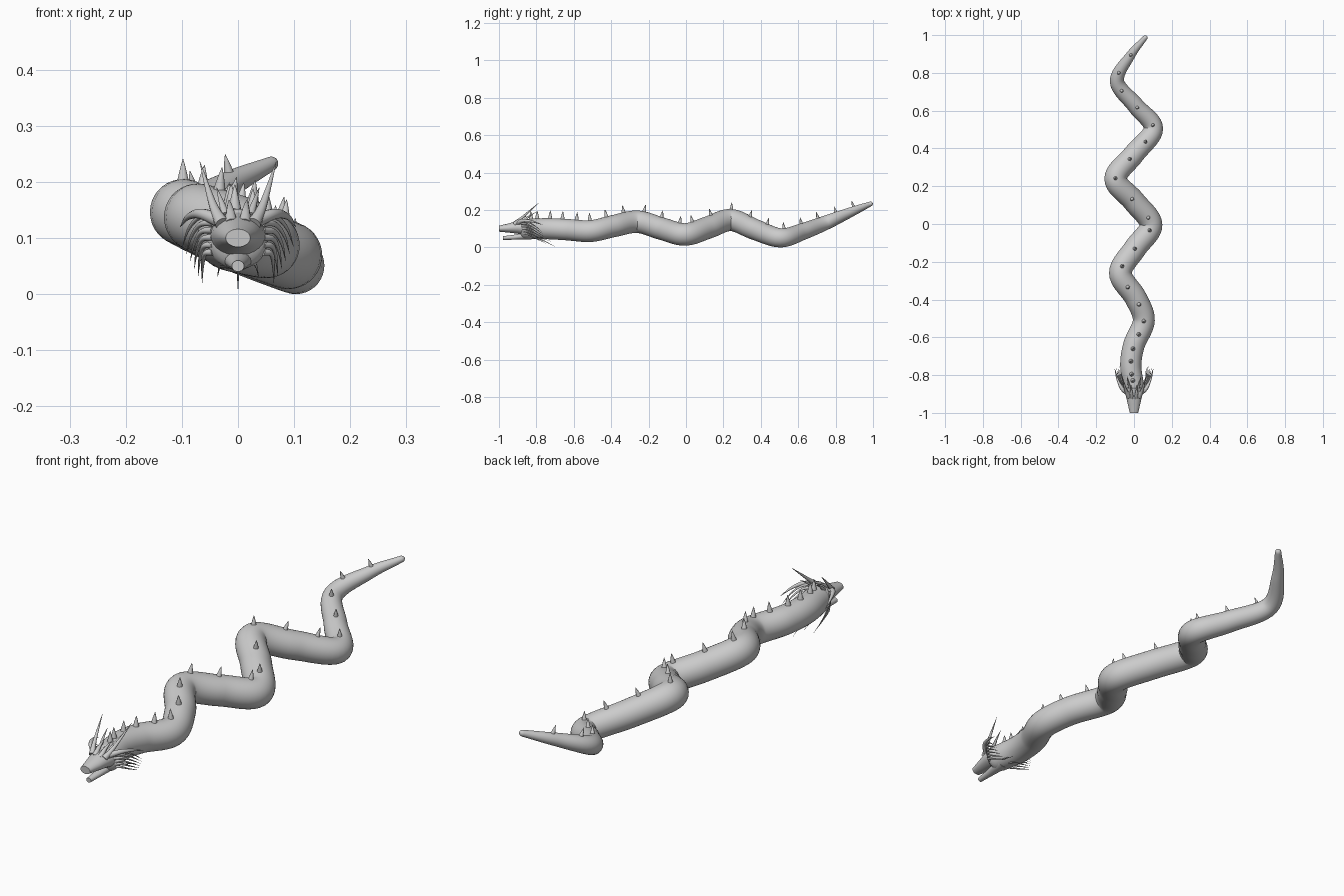
import bpy, bmesh, math
from mathutils import Vector

if "Cube" in bpy.data.objects:
    bpy.data.objects.remove(bpy.data.objects["Cube"])

grey = bpy.data.materials.new("stone grey")
grey.diffuse_color = (0.6, 0.6, 0.6, 1)
grey.use_nodes = True
grey.node_tree.nodes["Principled BSDF"].inputs["Base Color"].default_value = grey.diffuse_color


def spline(pts, n):
    """Smooth curve through points of any dimension (n steps per span)."""
    P = [tuple(2 * a - b for a, b in zip(pts[0], pts[1]))] + list(pts)
    P.append(tuple(2 * a - b for a, b in zip(pts[-1], pts[-2])))
    out = []
    for i in range(1, len(P) - 2):
        for k in range(n):
            t = k / n
            out.append(tuple(0.5 * (2 * b + (c - a) * t + (2 * a - 5 * b + 4 * c - d) * t * t
                                    + (3 * b - a - 3 * c + d) * t ** 3)
                             for a, b, c, d in zip(P[i - 1], P[i], P[i + 1], P[i + 2])))
    out.append(tuple(pts[-1]))
    return out


def tube(name, rows, segs=24, angle=40):
    """Skin rings along rows of (x, y, z, half width, half height)."""
    bm = bmesh.new()
    rings = []
    for i, r in enumerate(rows):
        a, b = rows[max(i - 1, 0)], rows[min(i + 1, len(rows) - 1)]
        t = (Vector(b[:3]) - Vector(a[:3])).normalized()
        side = t.cross(Vector((0, 0, 1))).normalized()
        up = side.cross(t)
        ring = []
        for k in range(segs):
            w = 2 * math.pi * k / segs
            ring.append(bm.verts.new(Vector(r[:3]) + side * math.cos(w) * r[3] + up * math.sin(w) * r[4]))
        rings.append(ring)
    for A, B in zip(rings, rings[1:]):
        for k in range(segs):
            bm.faces.new((A[k], A[(k + 1) % segs], B[(k + 1) % segs], B[k]))
    bm.faces.new(rings[0])
    bm.faces.new(rings[-1])
    bmesh.ops.recalc_face_normals(bm, faces=bm.faces)
    me = bpy.data.meshes.new(name)
    bm.to_mesh(me)
    bm.free()
    me.materials.append(grey)
    ob = bpy.data.objects.new(name, me)
    bpy.context.collection.objects.link(ob)
    bpy.ops.object.select_all(action='DESELECT')
    bpy.context.view_layer.objects.active = ob
    ob.select_set(True)
    bpy.ops.object.shade_smooth_by_angle(angle=math.radians(angle))
    return ob


def thorn(name, pts, r, segs=10):
    """Curved spike tapering to a point."""
    c = spline(pts, 6)
    n = len(c) - 1
    tube(name, [(*p, max(r * (1 - i / n) ** 0.8, 0.0004),) * 1 + (max(r * (1 - i / n) ** 0.8, 0.0004),)
                for i, p in enumerate(c)], segs)


# serpentine body: x, y, z, radius
path = [(0, -.86, .098, .054), (-.017, -.75, .10, .056), (.0, -.64, .095, .057),
        (.052, -.51, .087, .058), (.008, -.39, .113, .059), (-.072, -.26, .137, .06),
        (.005, -.13, .10, .06), (.09, -.005, .069, .06), (0, .12, .107, .06),
        (-.098, .24, .146, .059), (0, .37, .095, .056), (.103, .505, .051, .051),
        (.01, .625, .085, .045), (-.09, .755, .135, .038), (-.02, .89, .192, .025),
        (.058, .985, .232, .013)]
body = spline(path, 10)
rows = [(*p[:3], p[3], p[3]) for p in body]
nose = [(0, -.86 - .03 * math.sin(a), .098, .054 * math.cos(a), .054 * math.cos(a))
        for a in (1.5, 1.2, .9, .6, .3)]
d = (Vector(body[-1][:3]) - Vector(body[-2][:3])).normalized()
tip = [(*(Vector(body[-1][:3]) + d * .015 * math.sin(a)), .013 * math.cos(a), .013 * math.cos(a))
       for a in (.4, .8, 1.2, 1.5)]
tube("body", nose + rows + tip, 36, 60)

# row of back spikes, square to the path
stations = [-.83, -.79, -.73, -.66, -.585, -.51, -.42, -.33, -.235, -.14, -.04, .05, .14, .24,
            .33, .43, .53, .62, .71, .81, .90]
for y in stations:
    i = min(range(1, len(body) - 1), key=lambda k: abs(body[k][1] - y))
    c = Vector(body[i][:3])
    t = (Vector(body[i + 1][:3]) - Vector(body[i - 1][:3])).normalized()
    up = (Vector((0, 0, 1)) - t * t.z).normalized()
    h = .042 - .01 * (y + .83) / 1.7
    base = c + up * (body[i][3] - .005)
    thorn("back_spike", [base, base + up * (h + .005)], .0125 - .003 * (y + .83) / 1.7, 12)

# head: tapered upper snout and lower jaw
tube("upper_snout", [(0, -1, .1, .022, .016), (0, -.95, .103, .034, .024),
                     (0, -.9, .107, .045, .034), (0, -.85, .105, .052, .045)], 28)
tube("lower_jaw", [(0, -.978, .05, .011, .010), (0, -.92, .054, .017, .013),
                   (0, -.83, .065, .030, .022)], 20)

# mirrored horns, brow lumps, cheek frill and whiskers
for s in (-1, 1):
    def pair(name, pts, r):
        thorn(name, [(s * x, y, z) for x, y, z in pts], r)
    pair("tall_horn", [(.028, -.915, .125), (.045, -.875, .16), (.068, -.79, .236)], .013)
    pair("side_horn", [(.03, -.9, .13), (.065, -.87, .143), (.088, -.82, .138), (.103, -.765, .12)], .013)
    pair("brow_horn", [(.012, -.92, .125), (.014, -.89, .15), (.016, -.85, .168)], .012)
    pair("crown_spike", [(.022, -.87, .14), (.03, -.84, .165), (.038, -.80, .19)], .008)
    for k in range(6):
        z = .14 - .013 * k
        pair("cheek_frill", [(.044, -.885 + .004 * k, z), (.069 - .002 * k, -.85, z - .003),
                             (.088 - .005 * k, -.81, z - .024), (.099 - .007 * k, -.77 + .005 * k, z - .055)],
             .0065)
    pair("neck_whisker", [(.03, -.80, .055), (.034, -.76, .045), (.036, -.72, .032)], .003)
thorn("chin_whisker", [(0, -.80, .05), (0, -.75, .03), (0, -.70, .004)], .003)
